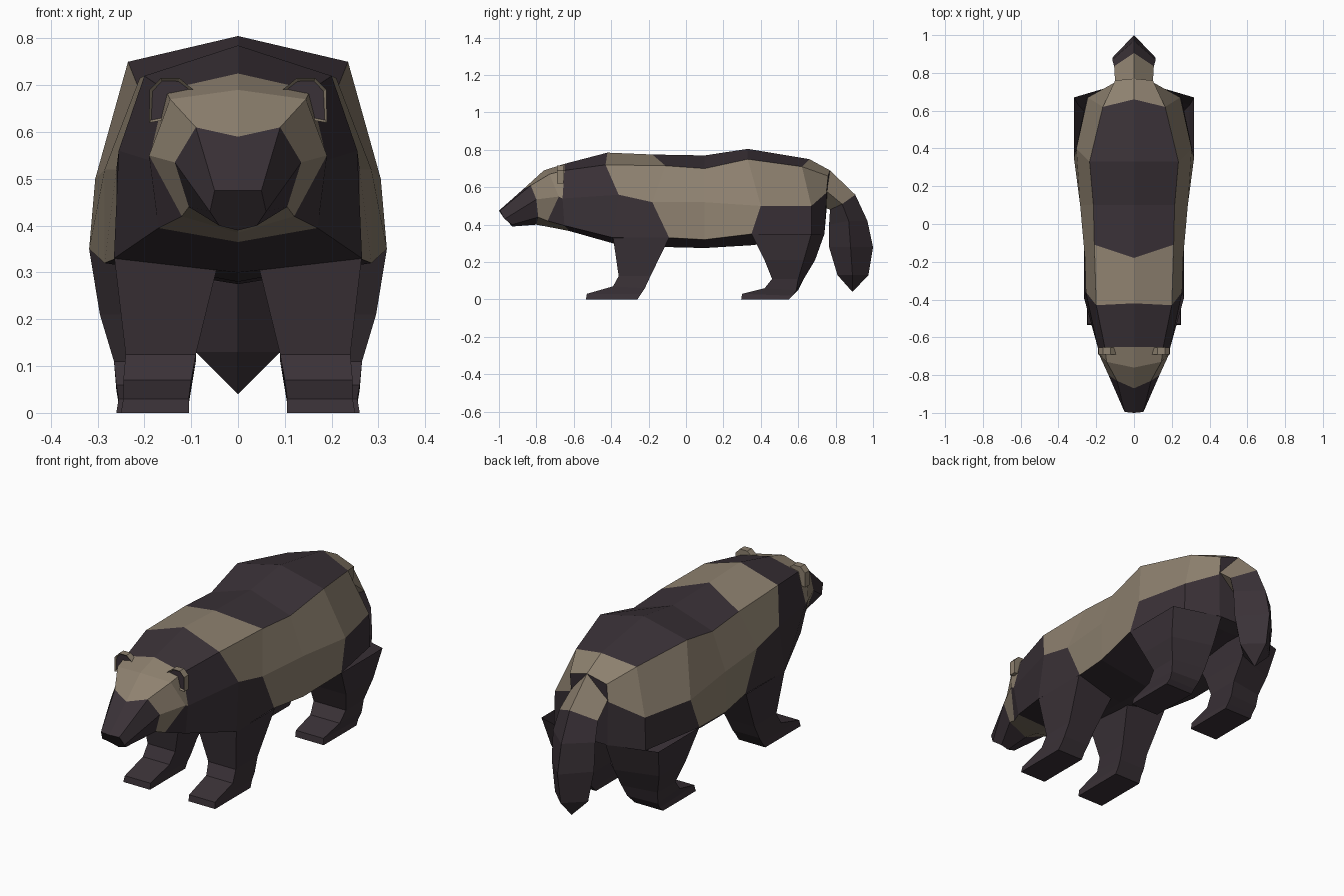
import bpy
import bmesh

cube = bpy.data.objects.get("Cube")
if cube:
    bpy.data.objects.remove(cube, do_unlink=True)


def make_material(name, red, green, blue):
    material = bpy.data.materials.new(name)
    material.use_nodes = True
    colour = (red, green, blue, 1)
    material.diffuse_color = colour
    material.node_tree.nodes["Principled BSDF"].inputs["Base Color"].default_value = colour
    return material


materials = [make_material("dark_fur", .042, .031, .038),
             make_material("pale_fur", .27, .22, .16)]


def finish(name, bm):
    """Turn the left half into a flat shaded object mirrored across x."""
    bmesh.ops.remove_doubles(bm, verts=bm.verts, dist=.0005)
    mesh = bpy.data.meshes.new(name)
    bm.to_mesh(mesh)
    bm.free()
    for material in materials:
        mesh.materials.append(material)
    part = bpy.data.objects.new(name, mesh)
    bpy.context.collection.objects.link(part)
    mirror = part.modifiers.new("Mirror", "MIRROR")
    mirror.use_axis[0] = True
    mirror.merge_threshold = .0005
    return part


def loft(name, rings, pattern, closed=False, start_cap=False, end_cap=False):
    """Join rings of points; each letter of pattern colours one face of a segment,
    D for dark and P for pale."""
    bm = bmesh.new()
    rows = [[bm.verts.new(point) for point in ring] for ring in rings]
    count = len(rows[0])
    for near, far, letters in zip(rows, rows[1:], pattern):
        for j in range(count if closed else count - 1):
            k = (j + 1) % count
            face = bm.faces.new((near[j], near[k], far[k], far[j]))
            face.material_index = int(letters[j] == "P")
    if start_cap:
        bm.faces.new(rows[0][::-1])
    if end_cap:
        bm.faces.new(rows[-1])
    return finish(name, bm)


# Half rings run from the spine, over the flank, to the belly line
neck_ring = [(0, -.65, .725), (.155, -.65, .69), (.19, -.66, .54),
             (.17, -.65, .395), (0, -.62, .365)]

# Body, from neck to rump
body_rings = [
    neck_ring,
    [(0, -.42, .785), (.2, -.43, .72), (.255, -.36, .56), (.265, -.39, .33), (0, -.39, .3)],
    [(0, -.18, .775), (.21, -.11, .715), (.26, -.18, .52), (.26, -.09, .33), (0, -.1, .28)],
    [(0, .1, .77), (.215, .1, .7), (.285, .1, .52), (.285, .1, .32), (0, .1, .275)],
    [(0, .33, .805), (.235, .33, .75), (.305, .4, .5), (.318, .35, .35), (0, .35, .29)],
    [(0, .66, .75), (.165, .62, .71), (.245, .67, .5), (.25, .67, .34), (0, .67, .33)],
    [(0, .77, .69), (.1, .76, .66), (.1, .75, .57), (.09, .74, .35), (0, .74, .35)],
]
loft("body", body_rings,
     ["DDDD", "PPDD", "DPPD", "DPPD", "DPDD", "PPDD"], end_cap=True)

# Head, from nose to neck
head_rings = [
    [(0, -1, .475), (.05, -.995, .475), (.06, -.97, .43), (.04, -.93, .4), (0, -.93, .39)],
    [(0, -.87, .59), (.09, -.83, .61), (.135, -.8, .535), (.105, -.79, .44), (0, -.8, .4)],
    [(0, -.76, .69), (.145, -.73, .67), (.19, -.68, .55), (.12, -.74, .42), (0, -.72, .385)],
    neck_ring,
]
loft("head", head_rings, ["DDDD", "PPPP", "PPDP"], start_cap=True)

# Tail, drooping from the rump to a point
tip = (0, .89, .04)
tail_rings = [
    [(0, .77, .69), (.1, .75, .58), (0, .72, .5)],
    [(0, .905, .56), (.105, .835, .51), (0, .77, .48)],
    [(0, .97, .42), (.115, .87, .42), (0, .765, .4)],
    [(0, 1, .28), (.115, .88, .28), (0, .765, .28)],
    [(0, .975, .13), (.09, .89, .13), (0, .81, .13)],
    [tip, tip, tip],
]
loft("tail", tail_rings, ["PP", "DD", "DD", "DD", "DD"])


# Legs, each row: inner x, outer x, front y, front z, back y, back z, inner back offset
def leg(name, profile):
    rings = []
    for inner, outer, front, front_z, back, back_z, skew in profile:
        rings.append([(outer, back, back_z), (outer, front, front_z),
                      (inner, front, front_z), (inner, back + skew, back_z)])
    loft(name, rings, ["DDDD"] * (len(rings) - 1), closed=True, end_cap=True)


leg("front_legs", [
    (.04, .264, -.39, .33, -.09, .33, 0),
    (.09, .24, -.36, .125, -.19, .125, 0),
    (.1, .245, -.39, .07, -.22, .06, 0),
    (.105, .245, -.53, .03, -.24, .03, 0),
    (.105, .25, -.535, 0, -.26, 0, 0),
])
leg("hind_legs", [
    (.08, .318, .35, .35, .67, .35, .07),
    (.09, .295, .42, .21, .63, .21, .06),
    (.09, .265, .46, .11, .6, .11, .03),
    (.1, .26, .42, .06, .59, .05, .01),
    (.105, .255, .3, .03, .57, .02, 0),
    (.105, .26, .295, 0, .55, 0, 0),
])

# Ears, pale rims around dark sunken centres
bm = bmesh.new()
outline = [(.19, .62), (.189, .69), (.165, .715), (.125, .715), (.095, .69), (.13, .63)]
front = [bm.verts.new((x, -.69, z)) for x, z in outline]
back = [bm.verts.new((x, -.655, z)) for x, z in outline]
centre = bm.faces.new(front)
bm.faces.new(back[::-1])
for i in range(len(outline)):
    j = i - 1
    bm.faces.new((front[i], front[j], back[j], back[i]))
bmesh.ops.recalc_face_normals(bm, faces=bm.faces)
for face in bm.faces:
    face.material_index = 1
bmesh.ops.inset_region(bm, faces=[centre], thickness=.007, depth=-.008)
centre.material_index = 0
finish("ears", bm)
